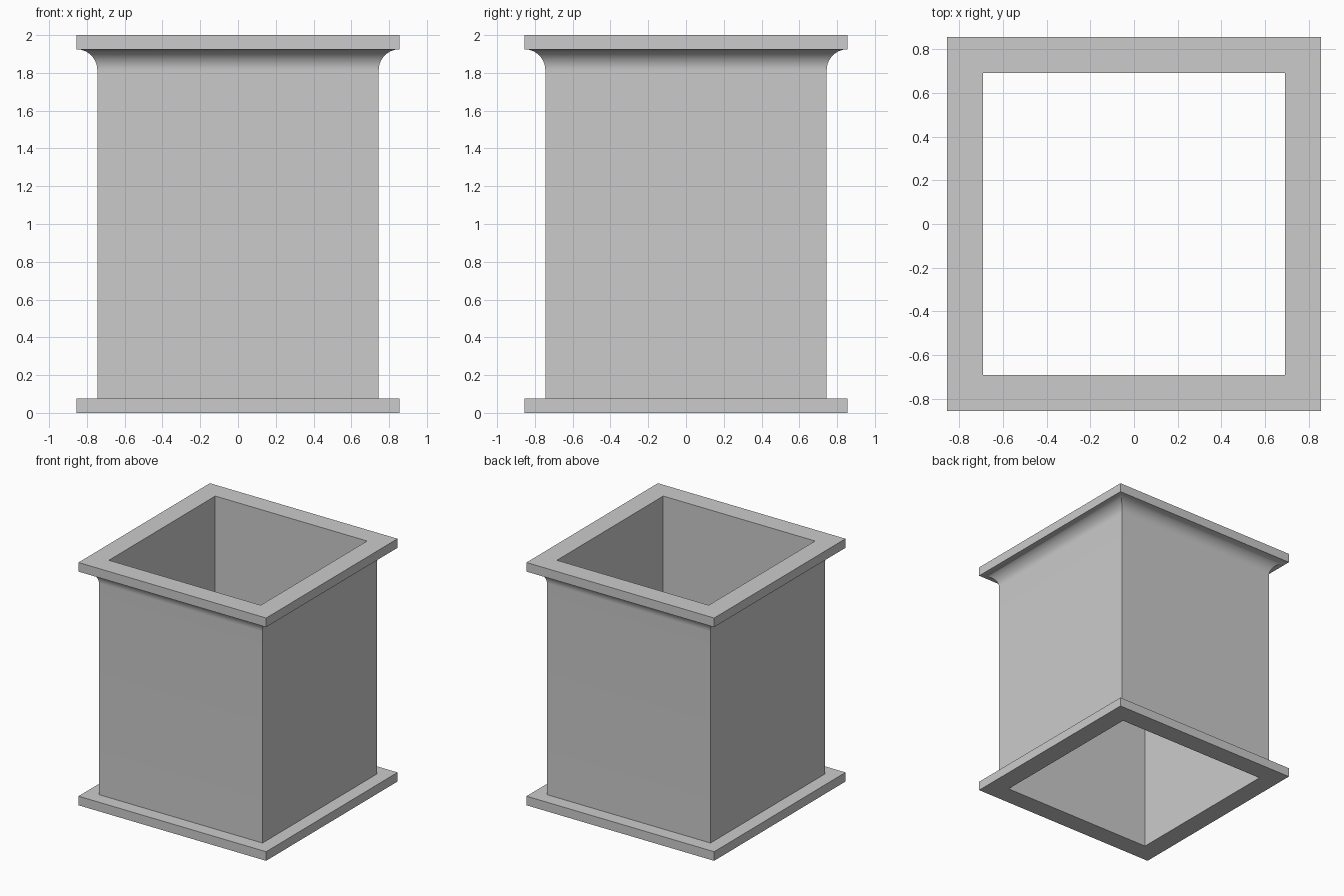
import bpy, bmesh, math

cube = bpy.data.objects.get("Cube")
if cube:
    bpy.data.objects.remove(cube, do_unlink=True)

FLANGE, WALL, INNER = 0.855, 0.745, 0.692   # half widths
HEIGHT, PLATE = 2.0, 0.075
COVE = FLANGE - WALL
COVE_STEPS = 16

grey = bpy.data.materials.new("plain_grey")
grey.use_nodes = True
colour = (0.6, 0.6, 0.6, 1)
grey.diffuse_color = colour
grey.node_tree.nodes["Principled BSDF"].inputs["Base Color"].default_value = colour

# Cross-section as (half width, height): lower flange, wall, cove, upper flange, bore
under = HEIGHT - PLATE
profile = [(INNER, 0), (FLANGE, 0), (FLANGE, PLATE), (WALL, PLATE)]
for i in range(COVE_STEPS + 1):
    a = math.pi / 2 * i / COVE_STEPS
    profile.append((FLANGE - COVE * math.cos(a), under - COVE + COVE * math.sin(a)))
profile += [(FLANGE, HEIGHT), (INNER, HEIGHT)]

# Sweep the cross-section around a square with mitred corners
bm = bmesh.new()
corners = [(1, 1), (-1, 1), (-1, -1), (1, -1)]
rings = [[bm.verts.new((sx * r, sy * r, z)) for r, z in profile] for sx, sy in corners]
n = len(profile)
for c in range(4):
    here, after = rings[c], rings[(c + 1) % 4]
    for i in range(n):
        j = (i + 1) % n
        bm.faces.new((here[i], after[i], after[j], here[j]))
bmesh.ops.recalc_face_normals(bm, faces=bm.faces)

mesh = bpy.data.meshes.new("flanged_square_duct")
bm.to_mesh(mesh)
bm.free()
mesh.materials.append(grey)
duct = bpy.data.objects.new("flanged_square_duct", mesh)
bpy.context.collection.objects.link(duct)

# Smooth cove, crisp corners
bpy.context.view_layer.objects.active = duct
duct.select_set(True)
bpy.ops.object.shade_smooth_by_angle(angle=math.radians(30))
